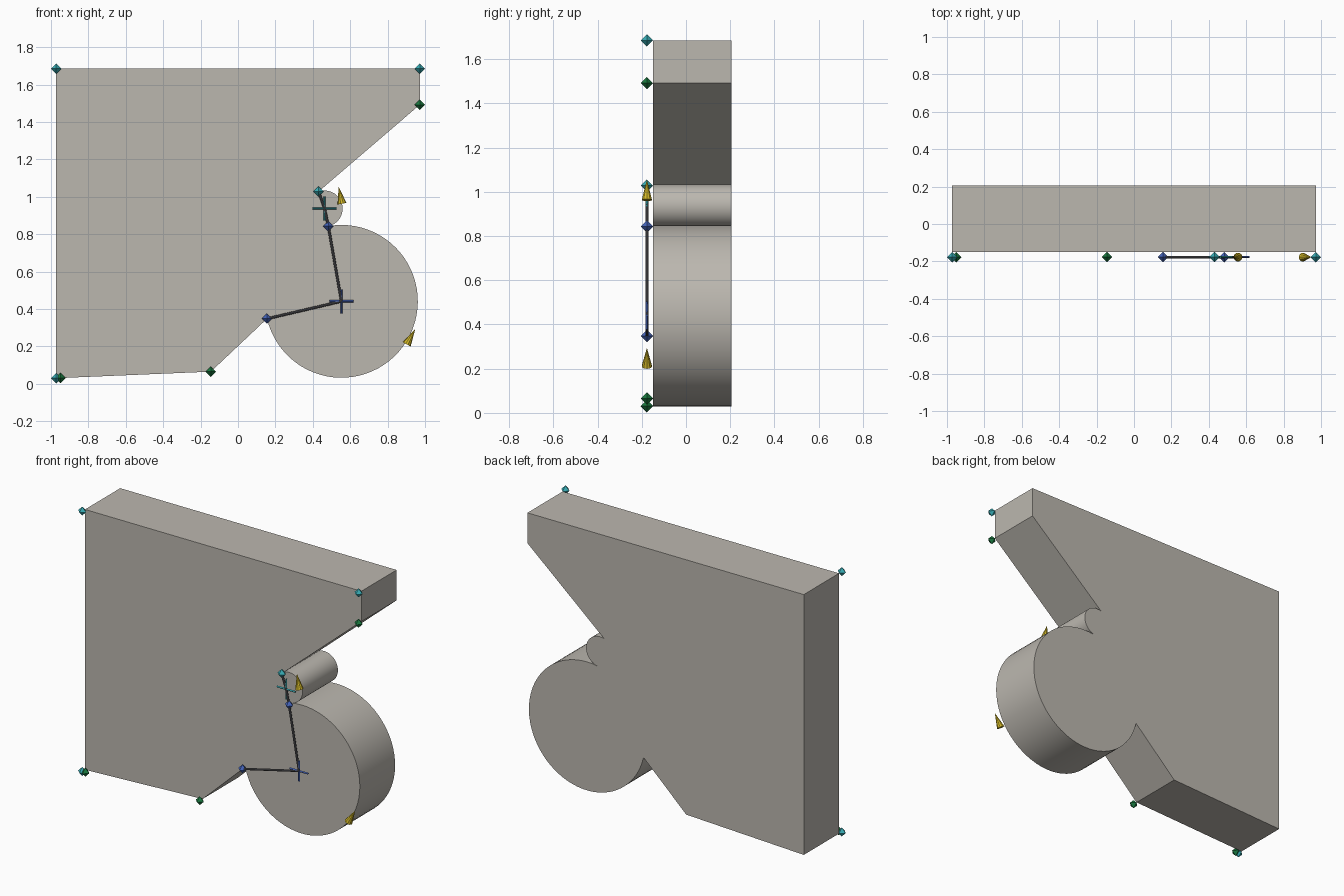
import bpy, bmesh, math
from mathutils import Vector, Matrix

if "Cube" in bpy.data.objects:
    bpy.data.objects.remove(bpy.data.objects["Cube"])

FRONT, BACK = -0.149, 0.205   # plate depth
MARK_Y = -0.177               # plane of the sketch markers


def material(name, rgb):
    m = bpy.data.materials.new(name)
    m.diffuse_color = (*rgb, 1)
    m.use_nodes = True
    m.node_tree.nodes["Principled BSDF"].inputs["Base Color"].default_value = m.diffuse_color
    return m


STONE = material("warm grey", (0.50, 0.475, 0.43))
TEAL = material("teal", (0.04, 0.42, 0.47))
GREEN = material("green", (0.01, 0.19, 0.05))
BLUE = material("blue", (0.06, 0.13, 0.50))
YELLOW = material("yellow", (0.65, 0.48, 0.02))
STEEL = material("dark grey", (0.11, 0.11, 0.12))


def finish(bm, name, mat):
    bmesh.ops.recalc_face_normals(bm, faces=bm.faces)
    mesh = bpy.data.meshes.new(name)
    bm.to_mesh(mesh)
    bm.free()
    mesh.materials.append(mat)
    ob = bpy.data.objects.new(name, mesh)
    bpy.context.collection.objects.link(ob)
    return ob


def at(p):
    return Vector((p[0], MARK_Y, p[1]))


def arc(center, start, end):
    """Clockwise arc points from start to end around center."""
    c = Vector(center)
    a, b = Vector(start) - c, Vector(end) - c
    t0, t1 = math.atan2(a.y, a.x), math.atan2(b.y, b.x)
    if t1 > t0:
        t1 -= 2 * math.pi
    n = max(8, int((t0 - t1) / math.radians(5)))
    r = (a.length + b.length) / 2
    angles = [t0 + (t1 - t0) * i / n for i in range(n + 1)]
    return [(c.x + r * math.cos(t), c.y + r * math.sin(t)) for t in angles]


# Key points of the profile
small_c, big_c = (0.463, 0.937), (0.553, 0.441)
neck, joint, heel = (0.431, 1.028), (0.483, 0.843), (0.155, 0.348)
corners = [(-0.972, 0.03), (-0.972, 1.685), (0.972, 1.685)]
bends = [(0.972, 1.492), (-0.145, 0.065), (-0.95, 0.031)]

# Extruded plate with two rounded lobes
profile = (corners + bends[:1] + arc(small_c, neck, joint)
           + arc(big_c, joint, heel)[1:] + bends[1:])
bm = bmesh.new()
face = bm.faces.new([bm.verts.new((x, FRONT, z)) for x, z in profile])
ext = bmesh.ops.extrude_face_region(bm, geom=[face], use_keep_orig=True)
bmesh.ops.translate(bm, vec=(0, BACK - FRONT, 0),
                    verts=[v for v in ext["geom"] if isinstance(v, bmesh.types.BMVert)])
plate = finish(bm, "plate", STONE)
bpy.context.view_layer.objects.active = plate
plate.select_set(True)
bpy.ops.object.shade_smooth_by_angle(angle=math.radians(20))


# Octahedral point markers
def marker(p, name, mat, r=0.028):
    bm = bmesh.new()
    tips = [bm.verts.new(at(p) + Vector(d) * r) for d in
            ((1, 0, 0), (0, 1, 0), (-1, 0, 0), (0, -1, 0), (0, 0, 1), (0, 0, -1))]
    for i in range(4):
        for pole in tips[4:]:
            bm.faces.new((tips[i], tips[(i + 1) % 4], pole))
    finish(bm, name, mat)


for group, name, mat in ((corners + [neck], "corner_marker", TEAL),
                         (bends, "bend_marker", GREEN),
                         ([joint, heel], "arc_marker", BLUE)):
    for p in group:
        marker(p, name, mat)


# Rods and cones run between two points
def rod(a, b, name, mat, r1, r2, sides):
    a, b = at(a), at(b)
    d = b - a
    bm = bmesh.new()
    bmesh.ops.create_cone(bm, cap_ends=True, segments=sides, radius1=r1, radius2=r2,
                          depth=d.length,
                          matrix=Matrix.Translation((a + b) / 2)
                          @ d.to_track_quat('Z', 'Y').to_matrix().to_4x4())
    finish(bm, name, mat)


# Radius lines from each arc centre to its ends
for c, ends in ((small_c, (neck, joint)), (big_c, (joint, heel))):
    for e in ends:
        rod(c, e, "radius_line", STEEL, 0.007, 0.007, 8)

# Crosses on the arc centres
for c, mat in ((small_c, TEAL), (big_c, BLUE)):
    for dx, dz in ((0.064, 0), (0, 0.064)):
        rod((c[0] - dx, c[1] - dz), (c[0] + dx, c[1] + dz),
            "centre_cross", mat, 0.006, 0.006, 4)

# Direction arrows on the arcs
for base, tip in (((0.556, 0.963), (0.538, 1.055)), ((0.902, 0.211), (0.948, 0.294))):
    rod(base, tip, "direction_arrow", YELLOW, 0.024, 0, 10)
